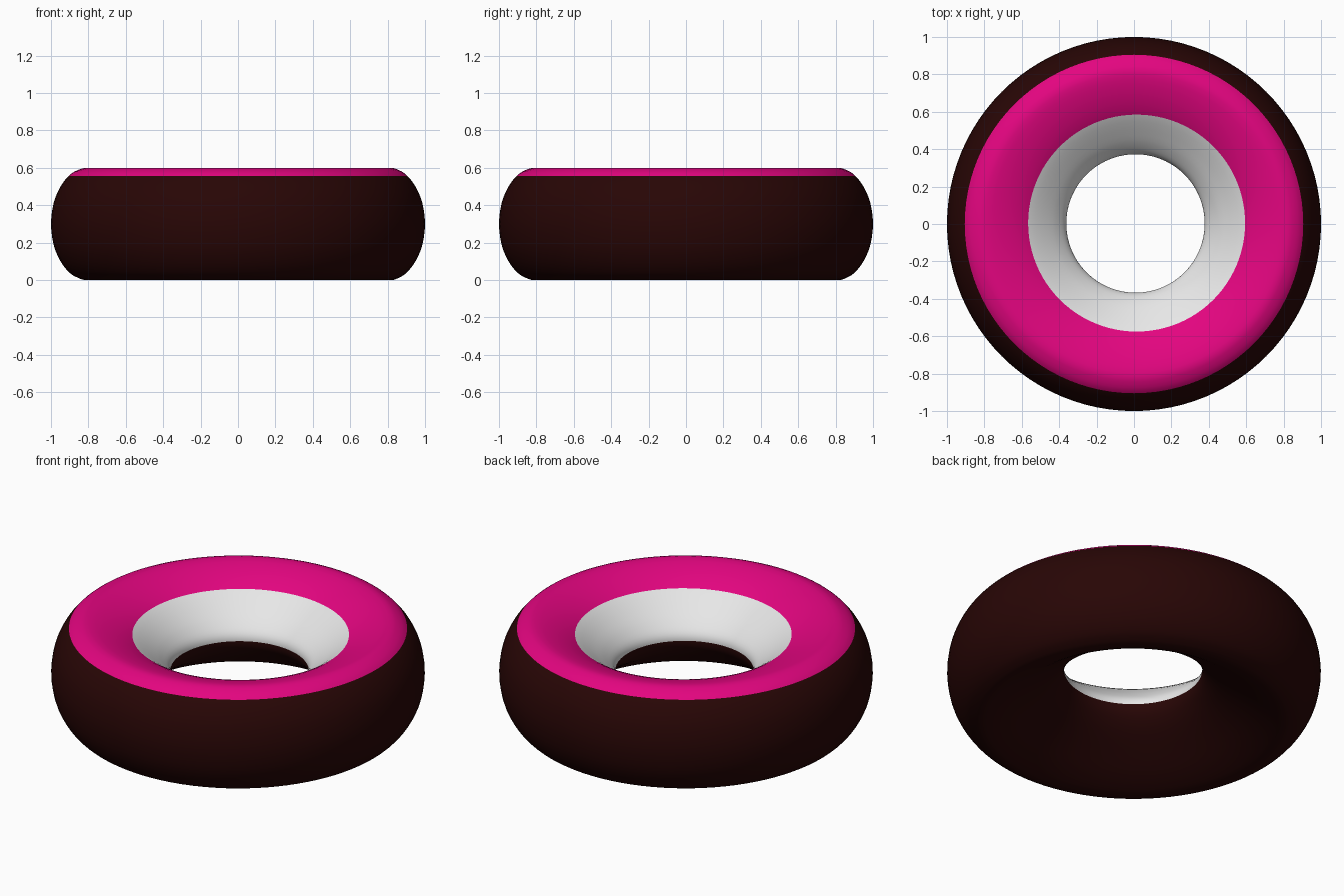
import bpy, bmesh, math

if "Cube" in bpy.data.objects:
    bpy.data.objects.remove(bpy.data.objects["Cube"])

SEG = 96   # steps around the ring
SUB = 3    # spline steps between profile points


def material(name, rgb):
    m = bpy.data.materials.new(name)
    m.diffuse_color = (*rgb, 1)
    m.use_nodes = True
    m.node_tree.nodes["Principled BSDF"].inputs["Base Color"].default_value = m.diffuse_color
    return m


mats = [material("dark brown", (0.021, 0.0018, 0.0016)),
        material("pink", (0.77, 0.0015, 0.215)),
        material("white", (0.8, 0.8, 0.8))]

# Ring section (radius, height): funnel and top, then outer wall, then underside
pts = [(.37, .31), (.38, .35), (.415, .393), (.47, .442), (.58, .522), (.69, .573),
       (.80, .60), (.86, .587), (.905, .557), (.95, .498), (.985, .414), (1, .30),
       (.985, .186), (.95, .102), (.905, .043), (.86, .013), (.80, 0), (.69, .042),
       (.58, .107), (.47, .178), (.415, .223), (.38, .267)]
n = len(pts)


def spline(a, b, c, d, t):
    return 0.5 * (2 * b + (c - a) * t + (2 * a - 5 * b + 4 * c - d) * t ** 2
                  + (3 * b - a - 3 * c + d) * t ** 3)


# Smooth closed profile with a colour for each span: white, pink, then brown
profile, colours = [], []
for i in range(n):
    p = [pts[(i + k) % n] for k in (-1, 0, 1, 2)]
    for s in range(SUB):
        profile.append(tuple(spline(*[q[j] for q in p], s / SUB) for j in (0, 1)))
        colours.append(2 if i < 4 else 1 if i < 8 else 0)

# Sweep the profile around z; the hole sits very slightly off centre
bm = bmesh.new()
rings = []
for k in range(SEG):
    a = 2 * math.pi * k / SEG
    ring = []
    for r, z in profile:
        off = 0.014 * max(0, min(1, (0.9 - r) / 0.3))
        if r < 0.5:
            off = 0.008 + 0.006 * max(0, (r - 0.37) / 0.13)
        ring.append(bm.verts.new((r * math.cos(a) + off, r * math.sin(a) + off * 0.35, z)))
    rings.append(ring)
m = len(profile)
for k in range(SEG):
    A, B = rings[k], rings[(k + 1) % SEG]
    for j in range(m):
        f = bm.faces.new((A[j], A[(j + 1) % m], B[(j + 1) % m], B[j]))
        f.material_index = colours[j]
        f.smooth = True
bmesh.ops.recalc_face_normals(bm, faces=bm.faces)

mesh = bpy.data.meshes.new("ring_body")
bm.to_mesh(mesh)
bm.free()
for mt in mats:
    mesh.materials.append(mt)
ob = bpy.data.objects.new("ring_body", mesh)
bpy.context.collection.objects.link(ob)
